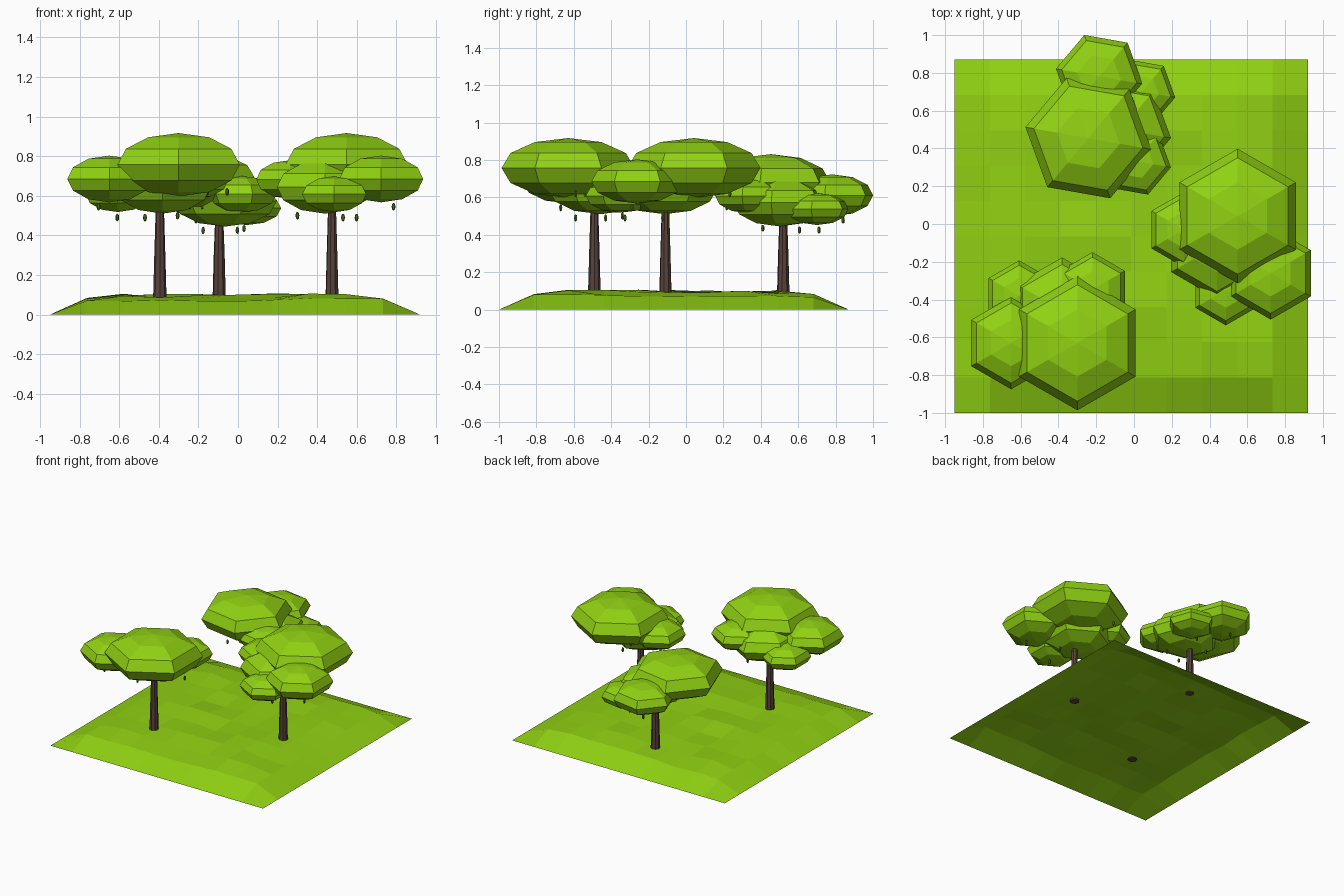
import bpy, bmesh, math, random
from mathutils import Vector, Matrix

if "Cube" in bpy.data.objects:
    bpy.data.objects.remove(bpy.data.objects["Cube"])

random.seed(4)


def material(name, color):
    m = bpy.data.materials.new(name)
    m.diffuse_color = (*color, 1)
    m.use_nodes = True
    m.node_tree.nodes["Principled BSDF"].inputs["Base Color"].default_value = m.diffuse_color
    return m


GREEN = material("leaf_green", (0.28, 0.64, 0.006))
BROWN = material("bark_brown", (0.10, 0.055, 0.045))
DARK = material("fruit_green", (0.09, 0.17, 0.01))


def finish(bm, name, mat):
    bmesh.ops.recalc_face_normals(bm, faces=bm.faces)
    me = bpy.data.meshes.new(name)
    bm.to_mesh(me)
    bm.free()
    me.materials.append(mat)
    ob = bpy.data.objects.new(name, me)
    bpy.context.collection.objects.link(ob)
    return ob


def lathe(bm, centre, profile, sides, phase):
    """Faceted solid of revolution; profile is (radius, height) from bottom to top."""
    rings = []
    for r, h in profile:
        n = 1 if r < 1e-6 else sides
        rings.append([bm.verts.new((centre[0] + r * math.cos(phase + math.tau * i / sides),
                                    centre[1] + r * math.sin(phase + math.tau * i / sides),
                                    centre[2] + h)) for i in range(n)])
    for a, b in zip(rings, rings[1:]):
        for i in range(sides):
            j = (i + 1) % sides
            quad = [a[i % len(a)], a[j % len(a)], b[j % len(b)], b[i % len(b)]]
            bm.faces.new(list(dict.fromkeys(quad)))
    for ring in (rings[0], rings[-1]):
        if len(ring) > 1:
            bm.faces.new(ring)


def ellipsoid(radius, half_height, steps):
    return [(radius * math.sin(math.pi * k / steps) if 0 < k < steps else 0,
             -half_height * math.cos(math.pi * k / steps)) for k in range(steps + 1)]


# foliage clumps relative to the trunk: x, y, z, radius, half height
CLUMPS = [(0.095, -0.14, 0.757, 0.356, 0.160),
          (-0.255, -0.140, 0.685, 0.245, 0.118),
          (0.175, 0.143, 0.682, 0.198, 0.098),
          (-0.213, 0.110, 0.608, 0.187, 0.090),
          (0.014, 0.033, 0.645, 0.280, 0.135)]
# hanging fruit: x, y, z
FRUIT = [(-0.215, 0.06, 0.49), (-0.075, -0.10, 0.49), (0.238, -0.05, 0.62),
         (0.34, -0.10, 0.62), (-0.31, -0.18, 0.545), (0.09, 0.15, 0.50)]


def tree(label, x, y, degrees, s, dz):
    turn = math.radians(degrees)
    rot = Matrix.Rotation(turn, 3, 'Z')

    def place(px, py, pz):
        return Vector((x, y, dz)) + rot @ Vector((px, py, pz)) * s

    # trunk
    bm = bmesh.new()
    lathe(bm, (x, y, 0), [(0.034, 0.08), (0.028, 0.30), (0.022, 0.50 + dz), (0.018, 0.63 + dz)], 8, turn)
    finish(bm, label + "_trunk", BROWN)
    # foliage
    bm = bmesh.new()
    for px, py, pz, r, h in CLUMPS:
        lathe(bm, place(px, py, pz), ellipsoid(r * s, h * s, 6), 6, turn + math.pi / 2)
    finish(bm, label + "_foliage", GREEN)
    # fruit
    bm = bmesh.new()
    for p in FRUIT:
        lathe(bm, place(*p), ellipsoid(0.010 * s, 0.020 * s, 4), 6, turn)
    finish(bm, label + "_fruit", DARK)


tree("front_left_tree", -0.395, -0.49, 0, 1.0, 0)
tree("right_tree", 0.475, -0.11, 120, 1.0, 0)
tree("back_tree", -0.095, 0.52, 260, 0.95, -0.04)

# ground: open sheet, border on the floor and a gently bumpy plateau
N = 10
SIZE = 1.87
bm = bmesh.new()
grid = []
for j in range(N + 1):
    row = []
    for i in range(N + 1):
        edge = min(i, j, N - i, N - j)
        z = 0 if edge == 0 else random.uniform(0.066, 0.084) if edge == 1 else random.uniform(0.078, 0.108)
        row.append(bm.verts.new((-0.95 + SIZE * i / N, -1.0 + SIZE * j / N, z)))
    grid.append(row)
for j in range(N):
    for i in range(N):
        bm.faces.new((grid[j][i], grid[j][i + 1], grid[j + 1][i + 1], grid[j + 1][i]))
finish(bm, "ground", GREEN)
